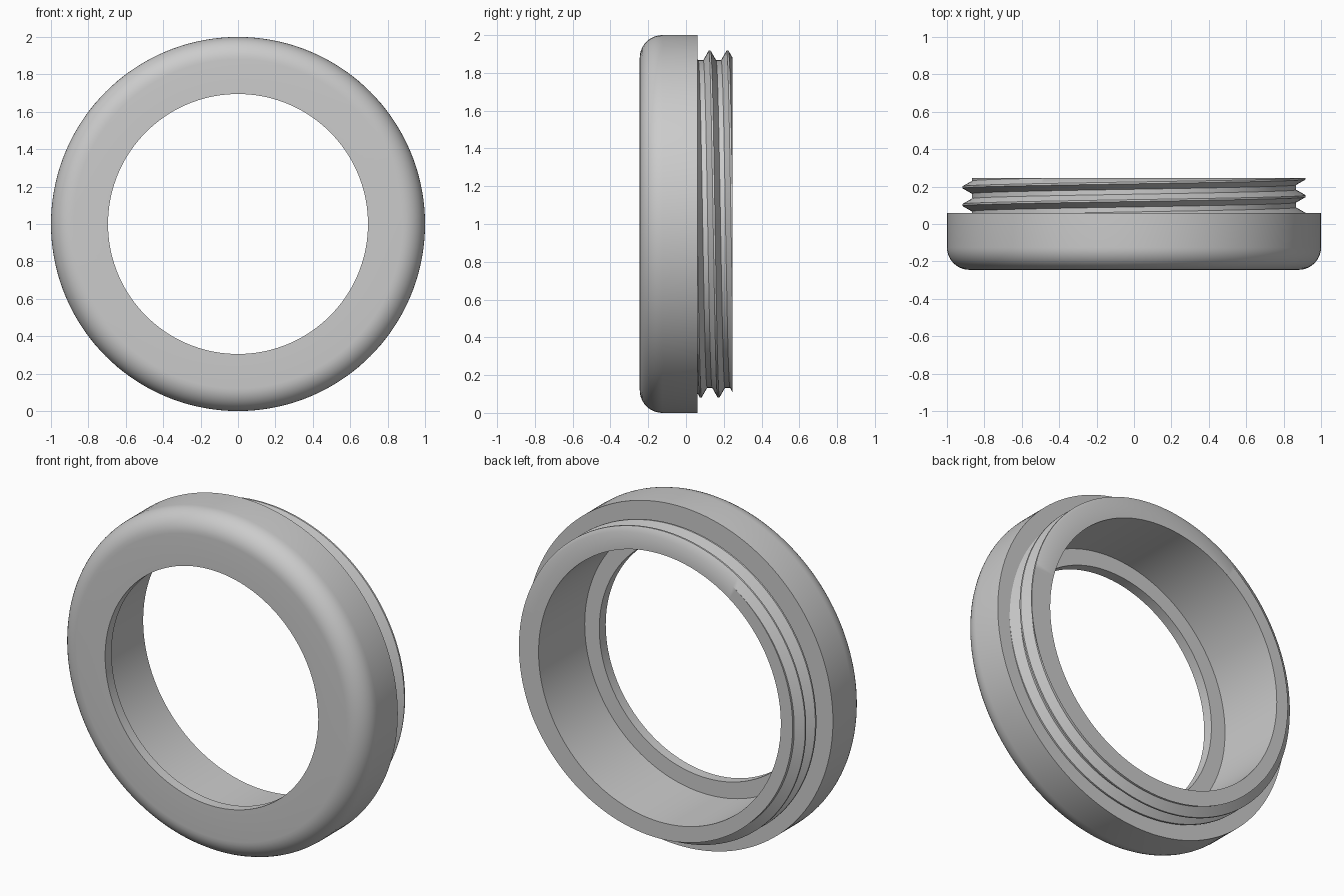
import bpy
import bmesh
from math import sin, cos, pi, radians
from mathutils import Vector

if "Cube" in bpy.data.objects:
    bpy.data.objects.remove(bpy.data.objects["Cube"])

SEGMENTS = 144
CENTRE = Vector((0, 0, 1))
BORE, HOLE, RIM = 0.79, 0.695, 1.0
FRONT, SHOULDER, BACK = -0.245, 0.06, 0.245

grey = bpy.data.materials.new("plain grey")
grey.use_nodes = True
grey.diffuse_color = (0.6, 0.6, 0.6, 1)
grey.node_tree.nodes["Principled BSDF"].inputs["Base Color"].default_value = (0.6, 0.6, 0.6, 1)


def finish(bm, name):
    bmesh.ops.recalc_face_normals(bm, faces=bm.faces)
    mesh = bpy.data.meshes.new(name)
    bm.to_mesh(mesh)
    bm.free()
    mesh.materials.append(grey)
    obj = bpy.data.objects.new(name, mesh)
    bpy.context.collection.objects.link(obj)
    bpy.ops.object.select_all(action="DESELECT")
    obj.select_set(True)
    bpy.context.view_layer.objects.active = obj
    bpy.ops.object.shade_smooth_by_angle(angle=radians(30))
    return obj


def around(angle, radius, y):
    """Point on a circle about the ring axis, starting at the bottom."""
    return CENTRE + Vector((-radius * sin(angle), y, -radius * cos(angle)))


# Ring body: bore, inner lip, rounded front edge and shoulder
FILLET = 0.12
profile = [(BORE, BACK), (BORE, -0.185), (HOLE, -0.185), (HOLE, FRONT)]
for i in range(11):
    a = i / 10 * pi / 2
    profile.append((RIM - FILLET + FILLET * sin(a), FRONT + FILLET - FILLET * cos(a)))
profile += [(RIM, SHOULDER), (0.86, SHOULDER)]

bm = bmesh.new()
verts = [bm.verts.new(around(0, r, y)) for r, y in profile]
edges = [bm.edges.new(pair) for pair in zip(verts, verts[1:])]
bmesh.ops.spin(bm, geom=verts + edges, cent=CENTRE, axis=(0, 1, 0),
               angle=2 * pi, steps=SEGMENTS, use_merge=True)
bmesh.ops.remove_doubles(bm, verts=bm.verts, dist=0.0001)
finish(bm, "ring_body")

# Screw thread: a helical ridge, trimmed flat at the shoulder and the back
PITCH, CREST, ROOT = 0.0945, 0.918, 0.867
section = [(-0.034, ROOT), (-0.005, CREST), (0.005, CREST),
           (0.034, ROOT), (PITCH - 0.034, ROOT)]
bm = bmesh.new()
previous = None
for step in range(5 * SEGMENTS + 1):
    turn = step / SEGMENTS
    y0 = 0.078 + PITCH * (turn - 2)
    column = [bm.verts.new(around(2 * pi * turn, r, y0 + dy)) for dy, r in section]
    if previous:
        for i in range(len(section) - 1):
            bm.faces.new((previous[i], previous[i + 1], column[i + 1], column[i]))
    previous = column
bmesh.ops.remove_doubles(bm, verts=bm.verts, dist=0.0001)

for y, side in ((SHOULDER, -1), (BACK, 1)):
    cut = bmesh.ops.bisect_plane(bm, geom=bm.verts[:] + bm.edges[:] + bm.faces[:],
                                 plane_co=(0, y, 0), plane_no=(0, side, 0),
                                 clear_outer=True)

# Flat back face, from the trimmed thread in to the bore
rim = [e for e in cut["geom_cut"] if isinstance(e, bmesh.types.BMEdge)]
inner = bmesh.ops.extrude_edge_only(bm, edges=rim)["geom"]
for v in inner:
    if isinstance(v, bmesh.types.BMVert):
        radial = Vector((v.co.x, 0, v.co.z - 1)).normalized() * BORE
        v.co = CENTRE + radial + Vector((0, BACK, 0))
finish(bm, "screw_thread")
